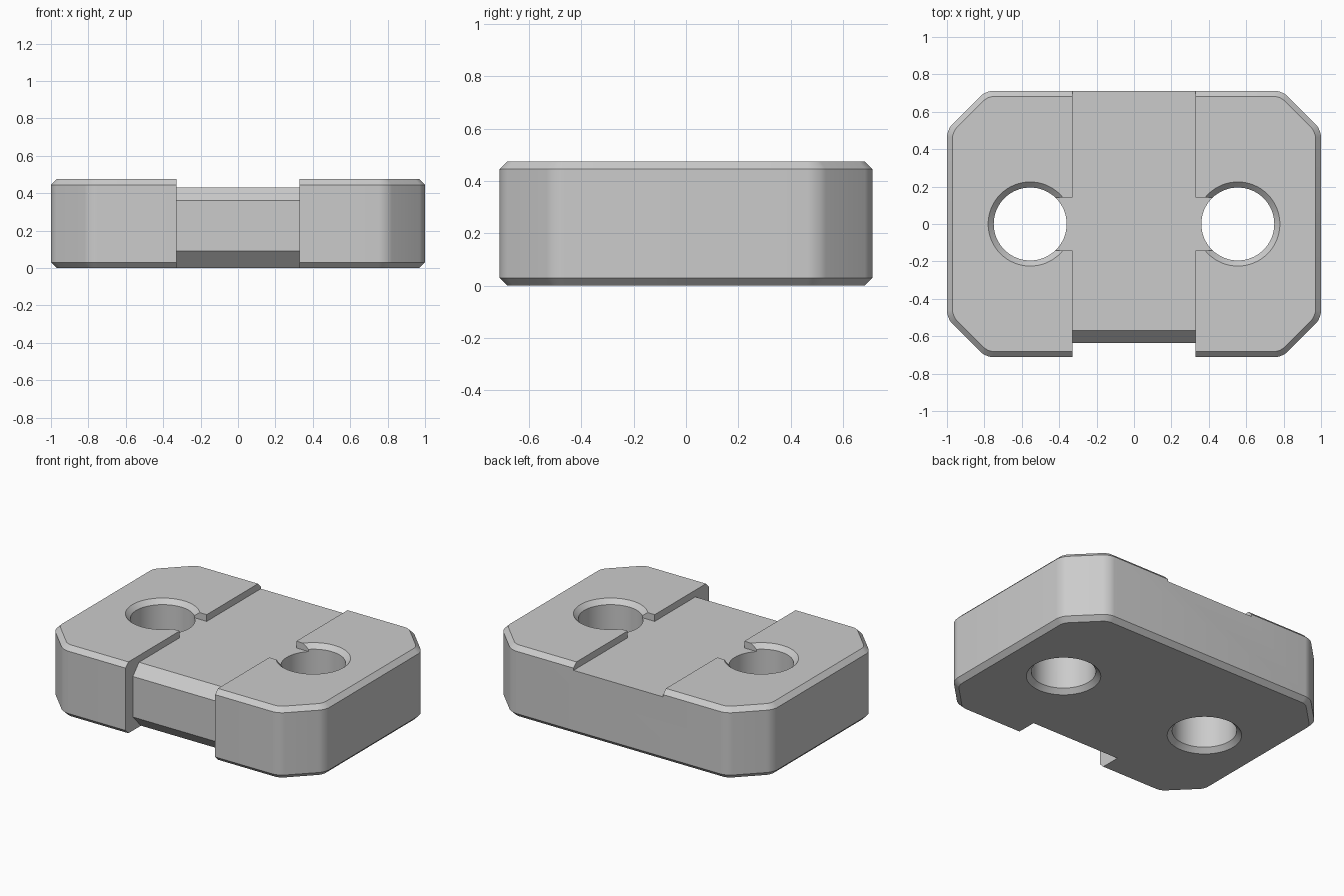
import bpy, bmesh, math
from mathutils import Matrix

cube = bpy.data.objects.get("Cube")
if cube:
    bpy.data.objects.remove(cube, do_unlink=True)

HEIGHT, HALF_Y = 0.475, 0.712
CHAMFER = 0.03
FLOOR, SLOT = 0.43, 0.33          # channel floor height and half width
HOLE_X, HOLE_R = 0.555, 0.195

grey = bpy.data.materials.new("grey")
grey.use_nodes = True
colour = (0.6, 0.6, 0.6, 1)
grey.diffuse_color = colour
grey.node_tree.nodes["Principled BSDF"].inputs["Base Color"].default_value = colour


def make_object(name, bm):
    bmesh.ops.recalc_face_normals(bm, faces=bm.faces[:])
    mesh = bpy.data.meshes.new(name)
    bm.to_mesh(mesh)
    bm.free()
    mesh.materials.append(grey)
    obj = bpy.data.objects.new(name, mesh)
    bpy.context.collection.objects.link(obj)
    return obj


def prism(points, depth):
    """Closed outline of 3D points pushed along the depth vector."""
    bm = bmesh.new()
    face = bm.faces.new([bm.verts.new(p) for p in points])
    new = bmesh.ops.extrude_face_region(bm, geom=[face])["geom"]
    bmesh.ops.translate(bm, vec=depth,
                        verts=[v for v in new if isinstance(v, bmesh.types.BMVert)])
    bmesh.ops.recalc_face_normals(bm, faces=bm.faces[:])
    return bm


def box(name, x0, x1, y0, y1, z0, z1):
    outline = [(x0, y0, z0), (x1, y0, z0), (x1, y1, z0), (x0, y1, z0)]
    return make_object(name, prism(outline, (0, 0, z1 - z0)))


# Eight-sided block with rounded corners and chamfered rims
cx, cy = 0.793, 0.505
quarter = [(1, cy), (cx, HALF_Y)]
outline = quarter + [(-x, y) for x, y in reversed(quarter)]
outline += [(-x, -y) for x, y in outline]
bm = prism([(x, y, 0) for x, y in outline], (0, 0, HEIGHT))
upright = [e for e in bm.edges if abs(e.verts[0].co.z - e.verts[1].co.z) > 0.1]
bmesh.ops.bevel(bm, geom=upright, offset=0.041, segments=6, profile=0.5, affect='EDGES')
rims = [e for e in bm.edges if abs(e.verts[0].co.z - e.verts[1].co.z) < 0.001]
bmesh.ops.bevel(bm, geom=rims, offset=CHAMFER, segments=1, profile=0.5, affect='EDGES')
block = make_object("block", bm)

cutters = [box("channel_cutter", -SLOT, SLOT, -1, 1, FLOOR, 1)]

# Front recess with a sloped edge above and below the wall
recess = [(-1, 1), (-0.57, 1), (-0.57, FLOOR), (-0.635, 0.36), (-0.635, 0.09),
          (-0.55, 0), (-0.55, -0.2), (-1, -0.2)]
cutters.append(make_object("recess_cutter",
               prism([(-SLOT, y, z) for y, z in recess], (2 * SLOT, 0, 0))))

# Through holes with countersunk ends, each opening into the channel
profile = [(HOLE_R + 2 * CHAMFER, -CHAMFER), (HOLE_R, CHAMFER),
           (HOLE_R, HEIGHT - CHAMFER), (HOLE_R + 2 * CHAMFER, HEIGHT + CHAMFER)]
for side, label in ((1, "left"), (-1, "right")):
    bm = bmesh.new()
    bmesh.ops.create_cone(bm, cap_ends=True, segments=64, radius1=HOLE_R,
                          radius2=HOLE_R, depth=2,
                          matrix=Matrix.Translation((side * HOLE_X, 0, 0)))
    cutters.append(make_object(label + "_hole_cutter", bm))
    for z, r1, r2 in ((0, HOLE_R + 2 * CHAMFER, HOLE_R),
                      (HEIGHT, HOLE_R, HOLE_R + 2 * CHAMFER)):
        bm = bmesh.new()
        bmesh.ops.create_cone(bm, cap_ends=True, segments=64, radius1=r1, radius2=r2,
                              depth=2 * CHAMFER,
                              matrix=Matrix.Translation((side * HOLE_X, 0, z)))
        cutters.append(make_object(label + "_countersink_cutter", bm))
    ends = sorted((side * 0.3, side * 0.5))
    cutters.append(box(label + "_opening_cutter", *ends, -0.142, 0.142, FLOOR, 1))

# Cut the block, then discard the cutters
bpy.context.view_layer.objects.active = block
block.select_set(True)
for cutter in cutters:
    cutter.hide_render = True
    mod = block.modifiers.new(cutter.name, 'BOOLEAN')
    mod.operation, mod.solver, mod.object = 'DIFFERENCE', 'EXACT', cutter
    bpy.ops.object.modifier_apply(modifier=mod.name)
    bpy.data.objects.remove(cutter, do_unlink=True)

bpy.ops.object.shade_smooth_by_angle(angle=math.radians(25))
